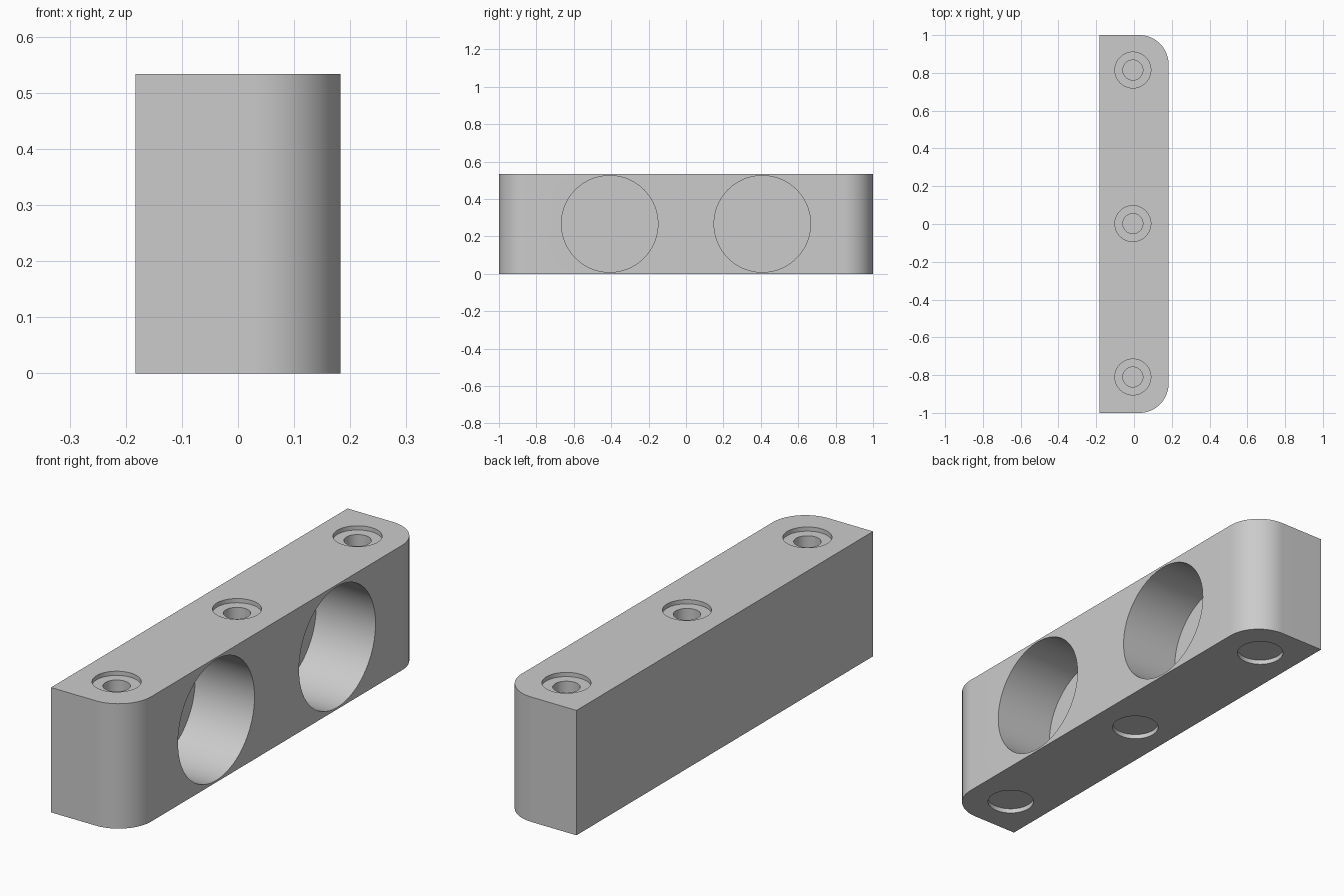
import bpy
import bmesh
from math import cos, sin, pi, radians
from mathutils import Matrix

cube = bpy.data.objects.get("Cube")
if cube:
    bpy.data.objects.remove(cube, do_unlink=True)

HALF_X, HALF_Y, HEIGHT = 0.183, 1.0, 0.533
CORNER = 0.155
POCKET_DEPTH = 0.28
SCREW_X = -0.006

grey = bpy.data.materials.new("plain_grey")
grey.use_nodes = True
grey.diffuse_color = (0.6, 0.6, 0.6, 1)
grey.node_tree.nodes["Principled BSDF"].inputs["Base Color"].default_value = (0.6, 0.6, 0.6, 1)


def add_object(name, bm):
    bmesh.ops.recalc_face_normals(bm, faces=bm.faces)
    mesh = bpy.data.meshes.new(name)
    bm.to_mesh(mesh)
    bm.free()
    mesh.materials.append(grey)
    obj = bpy.data.objects.new(name, mesh)
    bpy.context.collection.objects.link(obj)
    return obj


def drill(body, radius, start, end, axis="Z"):
    """Cut a round hole between two points along z or x."""
    length = (end - start).length
    turn = Matrix.Rotation(pi / 2, 4, "Y") if axis == "X" else Matrix()
    bm = bmesh.new()
    bmesh.ops.create_cone(bm, cap_ends=True, segments=96, radius1=radius,
                          radius2=radius, depth=length,
                          matrix=Matrix.Translation((start + end) / 2) @ turn)
    cutter = add_object("hole_cutter", bm)
    cutter.hide_render = True
    mod = body.modifiers.new("hole", "BOOLEAN")
    mod.operation = "DIFFERENCE"
    mod.solver = "EXACT"
    mod.object = cutter
    bpy.context.view_layer.objects.active = body
    bpy.ops.object.modifier_apply(modifier=mod.name)
    bpy.data.objects.remove(cutter, do_unlink=True)


# Bar with two rounded vertical corners on the pocket side
outline = [(-HALF_X, HALF_Y), (-HALF_X, -HALF_Y)]
for side, first in ((-1, -pi / 2), (1, 0)):
    for i in range(25):
        a = first + pi / 2 * i / 24
        outline.append((HALF_X - CORNER + CORNER * cos(a),
                        side * (HALF_Y - CORNER) + CORNER * sin(a)))
bm = bmesh.new()
base = bm.faces.new([bm.verts.new((x, y, 0)) for x, y in outline])
top = bmesh.ops.extrude_face_region(bm, geom=[base])["geom"]
bmesh.ops.translate(bm, vec=(0, 0, HEIGHT),
                    verts=[v for v in top if isinstance(v, bmesh.types.BMVert)])
bar = add_object("holder_bar", bm)

# Two large blind pockets
point = Matrix.Translation
for y in (-0.408, 0.408):
    drill(bar, 0.258, point((HALF_X - POCKET_DEPTH, y, HEIGHT / 2)).translation,
          point((HALF_X + 0.1, y, HEIGHT / 2)).translation, "X")

# Screw holes: shallow recess at each end, thin skin above the lower one
for y in (-0.81, 0.002, 0.815):
    for radius, low, high in ((0.095, HEIGHT - 0.018, HEIGHT + 0.1),
                              (0.053, 0.023, HEIGHT + 0.1),
                              (0.095, -0.1, 0.02)):
        drill(bar, radius, point((SCREW_X, y, low)).translation,
              point((SCREW_X, y, high)).translation)

bpy.ops.object.select_all(action="DESELECT")
bar.select_set(True)
bpy.context.view_layer.objects.active = bar
bpy.ops.object.shade_smooth_by_angle(angle=radians(30))
